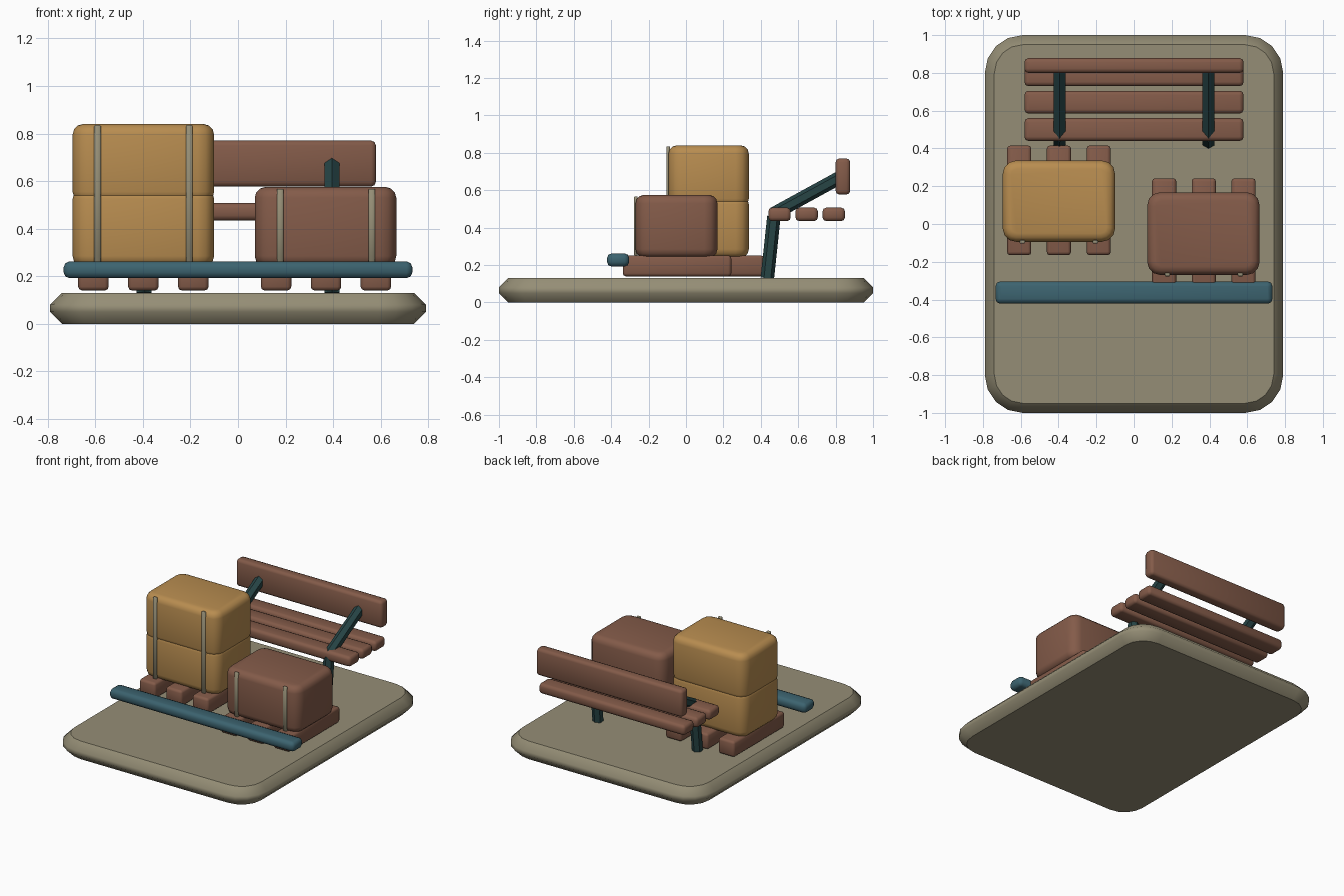
import bpy, bmesh, math
from mathutils import Vector, Matrix

cube = bpy.data.objects.get("Cube")
if cube:
    bpy.data.objects.remove(cube, do_unlink=True)


def material(name, rgb):
    m = bpy.data.materials.new(name)
    m.use_nodes = True
    m.diffuse_color = (*rgb, 1)
    m.node_tree.nodes["Principled BSDF"].inputs["Base Color"].default_value = (*rgb, 1)
    return m


stone = material("warm_stone", (0.30, 0.27, 0.18))
wood = material("red_brown_wood", (0.23, 0.105, 0.067))
ochre = material("ochre", (0.48, 0.265, 0.08))
teal = material("dusty_teal", (0.045, 0.125, 0.16))
iron = material("dark_teal_iron", (0.02, 0.058, 0.06))


def finish(name, bm, mat):
    mesh = bpy.data.meshes.new(name)
    bm.to_mesh(mesh)
    bm.free()
    mesh.materials.append(mat)
    ob = bpy.data.objects.new(name, mesh)
    bpy.context.collection.objects.link(ob)
    return ob


def block(name, mat, x, y, z, corner, rim, segs=3, rim_segs=3, crisp=False):
    """Box from min/max ranges: upright edges rounded first, then both rims."""
    bm = bmesh.new()
    bmesh.ops.create_cube(bm, size=1)
    for v in bm.verts:
        for i, (lo, hi) in enumerate((x, y, z)):
            v.co[i] = lo if v.co[i] < 0 else hi
    upright = [e for e in bm.edges if abs(e.verts[0].co.z - e.verts[1].co.z) > 1e-4]
    bmesh.ops.bevel(bm, geom=upright, offset=corner, segments=segs,
                    profile=0.5, affect='EDGES')
    rims = [e for e in bm.edges if abs(e.verts[0].co.z - e.verts[1].co.z) < 1e-4]
    bmesh.ops.bevel(bm, geom=rims, offset=rim, segments=rim_segs,
                    profile=0.5, affect='EDGES')
    bm.normal_update()
    for f in bm.faces:
        f.smooth = True
    if crisp:
        # keep the flat top and bottom separate from the rounded rim
        for f in bm.faces:
            if abs(f.normal.z) > 0.99:
                for e in f.edges:
                    e.smooth = False
    return finish(name, bm, mat)


def rod(name, mat, start, end, radius):
    """Six-sided bar between two points."""
    a, b = Vector(start), Vector(end)
    d = b - a
    bm = bmesh.new()
    tilt = Matrix.Rotation(-math.atan2(d.y, d.z), 4, 'X')
    bmesh.ops.create_cone(bm, cap_ends=True, segments=6, radius1=radius,
                          radius2=radius, depth=d.length,
                          matrix=Matrix.Translation((a + b) / 2) @ tilt)
    return finish(name, bm, mat)


def around(c, size):
    return (c - size / 2, c + size / 2)


# Platform
block("platform", stone, (-0.79, 0.79), (-1, 1), (0, 0.13), 0.2, 0.05,
      segs=4, rim_segs=1, crisp=True)

# Bench: seat slats, backrest, legs and back supports
for i in range(3):
    block(f"seat_slat_{i + 1}", wood, (-0.58, 0.58), around(0.5 + 0.145 * i, 0.12),
          (0.435, 0.507), 0.02, 0.02, 2, 2)
block("backrest", wood, (-0.58, 0.58), (0.80, 0.878), (0.577, 0.77), 0.02, 0.02, 2, 2)
for side, x in (("right", -0.395), ("left", 0.395)):
    rod(f"bench_leg_{side}", iron, (x, 0.435, 0.13), (x, 0.47, 0.46), 0.036)
    rod(f"back_support_{side}", iron, (x, 0.47, 0.475), (x, 0.83, 0.672), 0.036)

# Pallets: three bearers under each load
for side, x, y in (("right", -0.398, 0.125), ("left", 0.37, -0.048)):
    for i in (-1, 0, 1):
        block(f"pallet_{side}_bearer_{i + 2}", wood, around(x + 0.21 * i, 0.128),
              around(y, 0.58), (0.14, 0.252), 0.016, 0.016, 2, 2)

# Loads: two stacked ochre sacks and one brown sack
for part, z in (("lower", 0.24), ("upper", 0.51)):
    block(f"sack_{part}", ochre, around(-0.398, 0.595), (-0.094, 0.336),
          (z, z + 0.33), 0.07, 0.045)
block("brown_sack", wood, around(0.368, 0.595), (-0.27, 0.168), (0.24, 0.575), 0.07, 0.045)

# Straps on the front of the loads
for name, x, y, z in (("ochre", -0.398, -0.104, (0.25, 0.835)),
                      ("brown", 0.37, -0.277, (0.25, 0.567))):
    for i in (-1, 1):
        block(f"{name}_strap_{i + 2}", stone, around(x + 0.193 * i, 0.028),
              (y, y + 0.018), z, 0.004, 0.003, 1, 1)

# Front barrier rail
block("barrier_rail", teal, (-0.733, 0.733), (-0.422, -0.304), (0.192, 0.262), 0.024, 0.024, 2, 2)
